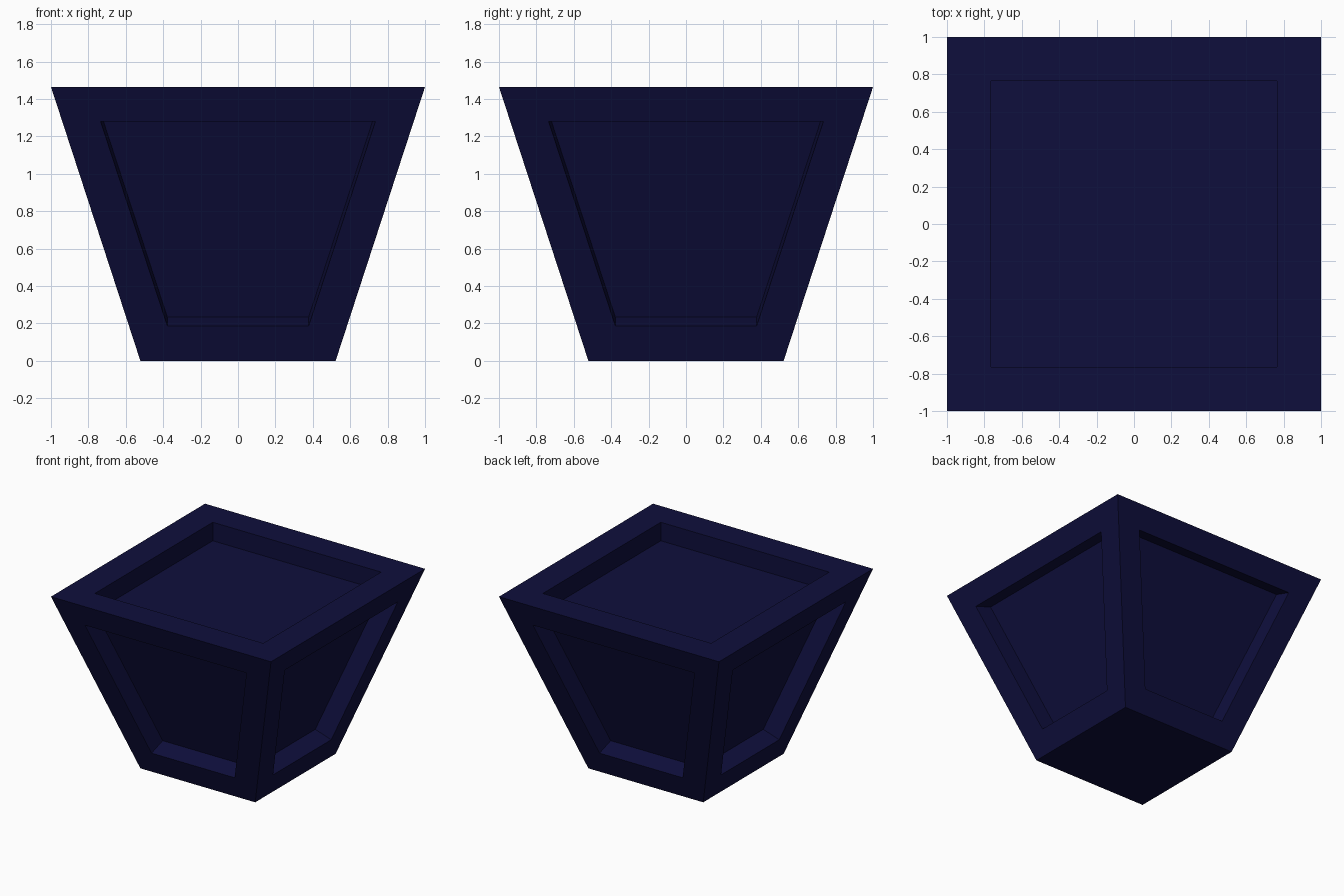
import bpy, bmesh

if "Cube" in bpy.data.objects:
    bpy.data.objects.remove(bpy.data.objects["Cube"])

HEIGHT, BASE, TOP = 1.465, 0.522, 1.0   # height and half widths
SIDE_RIM, TOP_RIM = 0.196, 0.235        # frame widths around the panels
DEPTH = 0.152                           # panel recess depth

navy = bpy.data.materials.new("dark navy")
navy.diffuse_color = (0.0045, 0.0045, 0.045, 1)
navy.use_nodes = True
navy.node_tree.nodes["Principled BSDF"].inputs["Base Color"].default_value = navy.diffuse_color

# Tapered square body
bm = bmesh.new()
bmesh.ops.create_cube(bm, size=2)
for v in bm.verts:
    half = TOP if v.co.z > 0 else BASE
    v.co = (v.co.x * half, v.co.y * half, HEIGHT if v.co.z > 0 else 0)
bm.normal_update()


def recess(faces, rim):
    """Frame each face, then sink its panel straight inward."""
    bmesh.ops.inset_individual(bm, faces=faces, thickness=rim, use_even_offset=True)
    bm.normal_update()
    for face in faces:
        normal = face.normal.copy()
        panel = bmesh.ops.extrude_discrete_faces(bm, faces=[face])["faces"][0]
        bmesh.ops.translate(bm, verts=panel.verts[:], vec=-normal * DEPTH)


# Recessed side panels and open top tray; the underside stays flat
sides = [f for f in bm.faces if abs(f.normal.z) < 0.7]
tops = [f for f in bm.faces if f.normal.z > 0.7]
recess(sides, SIDE_RIM)
recess(tops, TOP_RIM)

mesh = bpy.data.meshes.new("tapered_planter")
bm.to_mesh(mesh)
bm.free()
mesh.materials.append(navy)
body = bpy.data.objects.new("tapered_planter", mesh)
bpy.context.collection.objects.link(body)
